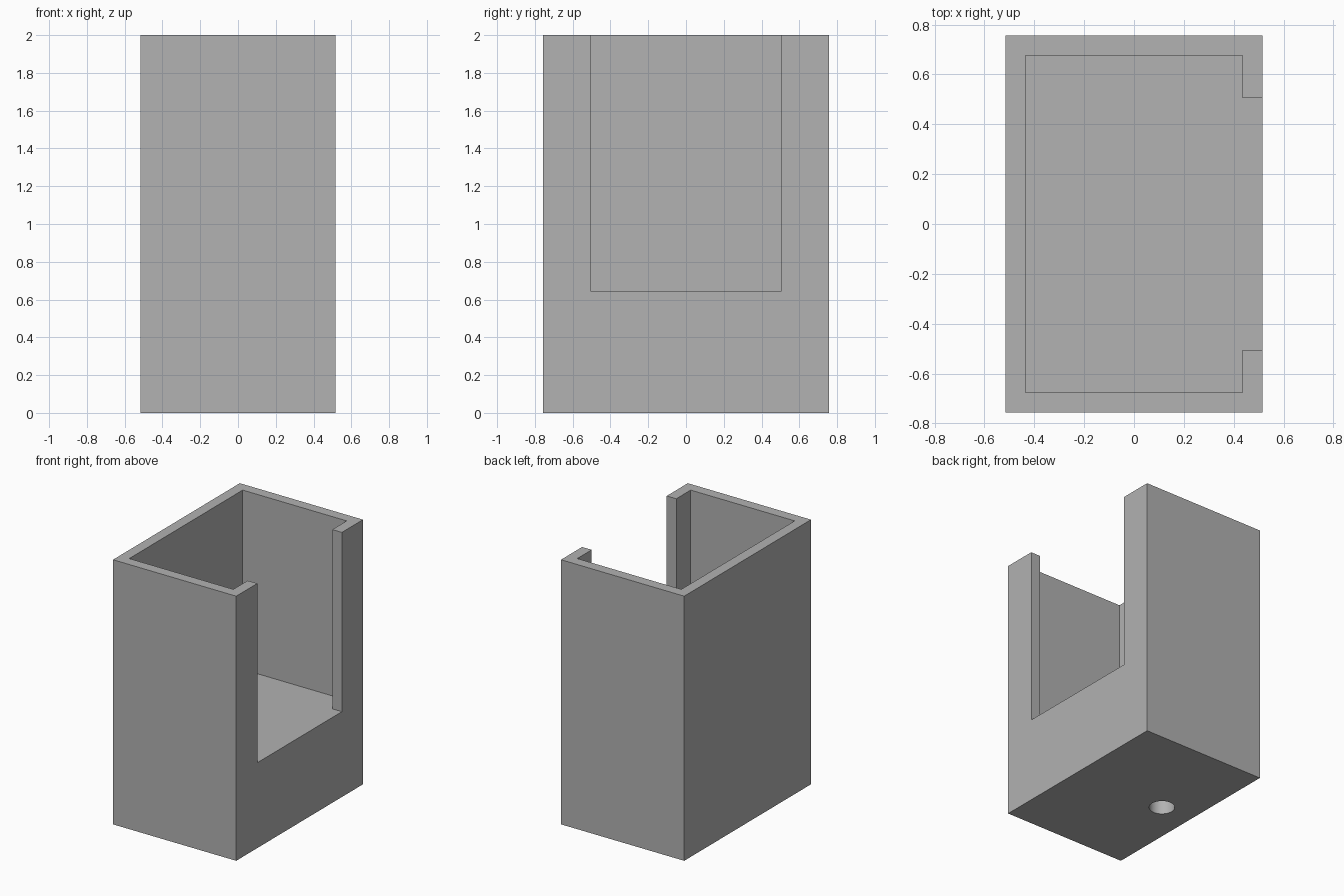
import bpy
import bmesh

# Remove the default cube
cube = bpy.data.objects.get("Cube")
if cube:
    bpy.data.objects.remove(cube, do_unlink=True)

HALF_X, HALF_Y, HEIGHT = 0.515, 0.757, 2.0
WALL = 0.08
SLOT = 0.505           # half width of the side opening
FLOOR = 0.645          # height of the cavity floor
HOLE_X, HOLE_R, HOLE_DEPTH = -0.255, 0.09, 0.4

grey = bpy.data.materials.new("plain grey")
grey.use_nodes = True
colour = (0.445, 0.445, 0.445, 1)
grey.diffuse_color = colour
grey.node_tree.nodes["Principled BSDF"].inputs["Base Color"].default_value = colour


def prism(name, outline, bottom, top):
    """Extrude a flat outline upwards into a closed solid."""
    bm = bmesh.new()
    face = bm.faces.new([bm.verts.new((x, y, bottom)) for x, y in outline])
    result = bmesh.ops.extrude_face_region(bm, geom=[face], use_keep_orig=True)
    moved = [v for v in result["geom"] if isinstance(v, bmesh.types.BMVert)]
    bmesh.ops.translate(bm, verts=moved, vec=(0, 0, top - bottom))
    bmesh.ops.recalc_face_normals(bm, faces=bm.faces)
    mesh = bpy.data.meshes.new(name)
    bm.to_mesh(mesh)
    bm.free()
    mesh.materials.append(grey)
    obj = bpy.data.objects.new(name, mesh)
    bpy.context.collection.objects.link(obj)
    return obj


def cut(target, cutter):
    """Subtract a cutter and discard it."""
    cutter.hide_render = True
    mod = target.modifiers.new("cut", "BOOLEAN")
    mod.operation = "DIFFERENCE"
    mod.solver = "EXACT"
    mod.object = cutter
    bpy.ops.object.select_all(action="DESELECT")
    bpy.context.view_layer.objects.active = target
    target.select_set(True)
    bpy.ops.object.modifier_apply(modifier=mod.name)
    bpy.data.objects.remove(cutter, do_unlink=True)


# Solid outer block
holder = prism("open_box_holder",
               [(-HALF_X, -HALF_Y), (HALF_X, -HALF_Y), (HALF_X, HALF_Y), (-HALF_X, HALF_Y)],
               0, HEIGHT)

# Cavity and side opening, cut together so the floor runs flush through the opening
in_x, in_y, out_x = HALF_X - WALL, HALF_Y - WALL, HALF_X + WALL
half = [(out_x, SLOT), (in_x, SLOT), (in_x, in_y), (-in_x, in_y)]
outline = half + [(x, -y) for x, y in reversed(half)]
cut(holder, prism("cavity_cutter", outline, FLOOR, HEIGHT + WALL))

# Blind round hole in the underside
bpy.ops.mesh.primitive_cylinder_add(vertices=48, radius=HOLE_R, depth=2 * HOLE_DEPTH,
                                    location=(HOLE_X, 0, 0))
hole = bpy.context.object
hole.name = "hole_cutter"
hole.data.materials.append(grey)
cut(holder, hole)

bpy.ops.object.shade_smooth_by_angle()
